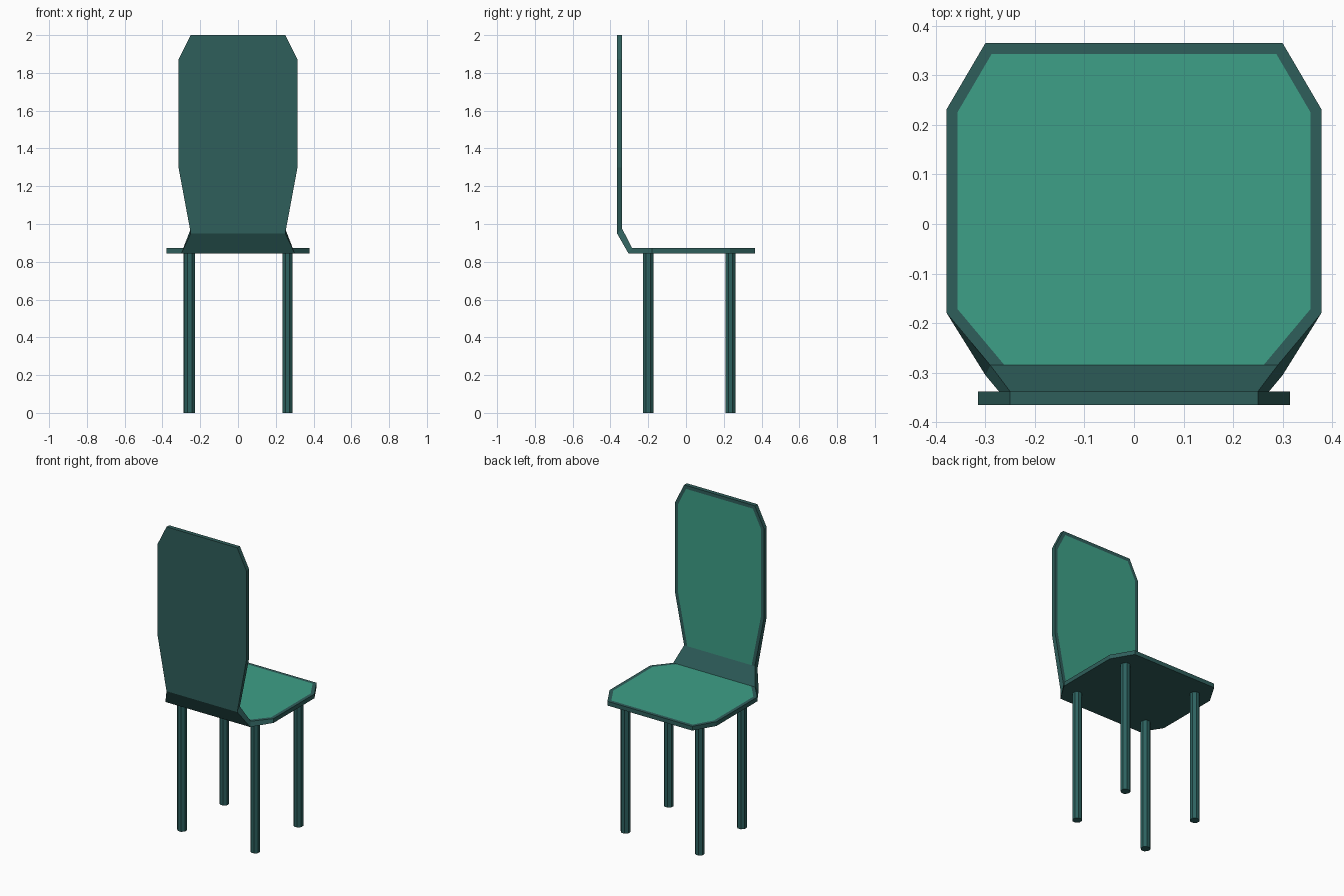
import bpy
import bmesh

if "Cube" in bpy.data.objects:
    bpy.data.objects.remove(bpy.data.objects["Cube"], do_unlink=True)


def material(name, rgb):
    m = bpy.data.materials.new(name)
    m.use_nodes = True
    m.diffuse_color = (*rgb, 1)
    m.node_tree.nodes["Principled BSDF"].inputs["Base Color"].default_value = (*rgb, 1)
    return m


FRAME = material("dark teal frame", (0.028, 0.112, 0.104))
PAD = material("green upholstery", (0.048, 0.35, 0.245))
LEG = material("teal legs", (0.026, 0.122, 0.116))


def mirrored(half):
    """Close a half outline (x > 0) into a full symmetric loop."""
    return half + [(-x, y, z) for x, y, z in reversed(half)]


def loft(name, outer, inner, pad=0.0, open_joint=True, caps=True):
    """Join two matching loops; the last side (the joint) may stay open."""
    bm = bmesh.new()
    a = [bm.verts.new(p) for p in outer]
    b = [bm.verts.new(p) for p in inner]
    n = len(a)
    for i in range(n - 1 if open_joint else n):
        j = (i + 1) % n
        bm.faces.new((a[i], a[j], b[j], b[i]))
    if caps:
        bm.faces.new(a)
        front = bm.faces.new(b)
    bmesh.ops.recalc_face_normals(bm, faces=bm.faces[:])
    if pad:
        bmesh.ops.inset_region(bm, faces=[front], thickness=pad, use_even_offset=True)
        front.material_index = 1
    mesh = bpy.data.meshes.new(name)
    bm.to_mesh(mesh)
    bm.free()
    mesh.materials.append(FRAME)
    mesh.materials.append(PAD)
    obj = bpy.data.objects.new(name, mesh)
    bpy.context.collection.objects.link(obj)
    return obj


# Joint edges shared by seat, bend and backrest
SEAT_LOW, SEAT_HIGH = (0.30, -0.305, 0.845), (0.29, -0.285, 0.872)
BACK_LOW, BACK_HIGH = (0.25, -0.365, 0.95), (0.25, -0.338, 0.975)

# Seat with inset upholstery on top
seat_outline = [(0.30, 0.365), (0.378, 0.232), (0.378, -0.18)]


def seat_loop(z, joint):
    half = [(x, y, z) for x, y in seat_outline] + [joint]
    return mirrored(half[::-1])


loft("seat", seat_loop(0.845, SEAT_LOW), seat_loop(0.872, SEAT_HIGH), pad=0.022)

# Backrest with inset upholstery facing the sitter
back_outline = [(0.315, 1.30), (0.315, 1.87), (0.25, 2.0)]


def back_loop(joint):
    return mirrored([joint] + [(x, joint[1], z) for x, z in back_outline])


loft("backrest", back_loop(BACK_LOW), back_loop(BACK_HIGH), pad=0.022)

# Slanted bend linking seat and backrest
loft("backrest_bend", mirrored([SEAT_LOW, SEAT_HIGH]), mirrored([BACK_LOW, BACK_HIGH]),
     open_joint=False, caps=False)

# Octagonal legs
for name, x, y in (("front_left_leg", 0.262, -0.2), ("front_right_leg", -0.255, -0.2),
                   ("rear_left_leg", 0.262, 0.235), ("rear_right_leg", -0.262, 0.235)):
    bpy.ops.mesh.primitive_cylinder_add(vertices=8, radius=0.0293, depth=0.845,
                                        location=(x, y, 0.4225), rotation=(0, 0, 0.3927))
    leg = bpy.context.object
    leg.name = name
    leg.data.materials.append(LEG)
